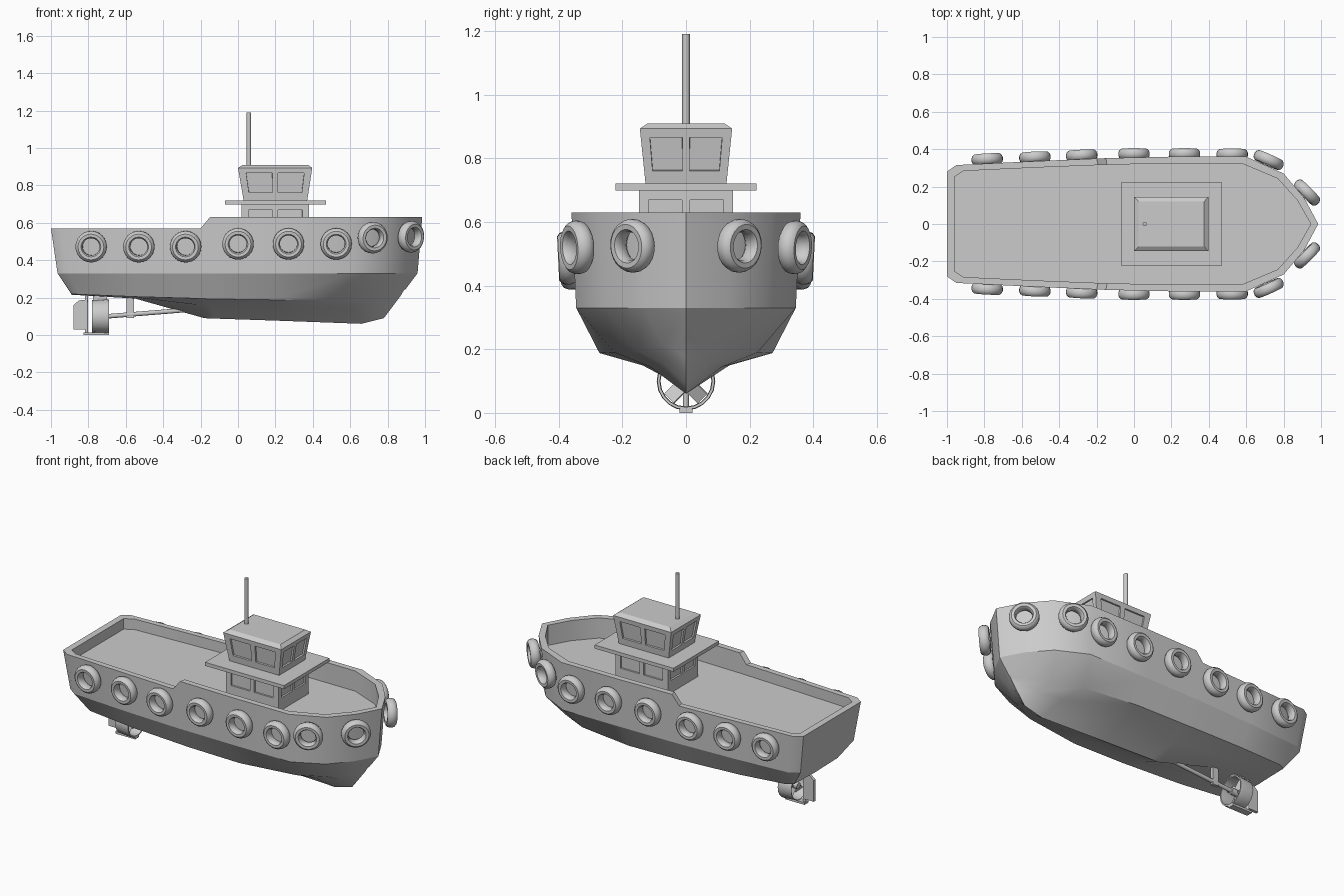
import bpy, bmesh
from math import radians, sin, cos, pi
from mathutils import Vector, Matrix

if "Cube" in bpy.data.objects:
    bpy.data.objects.remove(bpy.data.objects["Cube"])


def finish(name, bm, smooth=None, recalc=True):
    if recalc:
        bmesh.ops.recalc_face_normals(bm, faces=bm.faces[:])
    me = bpy.data.meshes.new(name)
    bm.to_mesh(me)
    bm.free()
    ob = bpy.data.objects.new(name, me)
    bpy.context.collection.objects.link(ob)
    if smooth:
        bpy.ops.object.select_all(action='DESELECT')
        ob.select_set(True)
        bpy.context.view_layer.objects.active = ob
        bpy.ops.object.shade_smooth_by_angle(angle=radians(smooth))
    return ob


def lathe(name, profile, segs, smooth=40):
    """Closed (radius, height) profile turned around z."""
    bm = bmesh.new()
    rings = [[bm.verts.new((r * cos(2 * pi * i / segs), r * sin(2 * pi * i / segs), h))
              for r, h in profile] for i in range(segs)]
    n = len(profile)
    for i in range(segs):
        a, b = rings[i], rings[(i + 1) % segs]
        for j in range(n):
            k = (j + 1) % n
            bm.faces.new((a[j], b[j], b[k], a[k]))
    return finish(name, bm, smooth)


def rod(name, a, b, r, segs=12):
    a, b = Vector(a), Vector(b)
    d = b - a
    bm = bmesh.new()
    m = Matrix.Translation((a + b) / 2) @ d.to_track_quat('Z', 'Y').to_matrix().to_4x4()
    bmesh.ops.create_cone(bm, cap_ends=True, segments=segs, radius1=r, radius2=r,
                          depth=d.length, matrix=m)
    return finish(name, bm, 40)


def plate(name, pts, half):
    """Side-view (x, z) outline with thickness in y."""
    bm = bmesh.new()
    f = bm.faces.new([bm.verts.new((x, -half, z)) for x, z in pts])
    ext = bmesh.ops.extrude_face_region(bm, geom=[f])
    vs = [v for v in ext['geom'] if isinstance(v, bmesh.types.BMVert)]
    bmesh.ops.translate(bm, verts=vs, vec=(0, 2 * half, 0))
    return finish(name, bm)


def rect(x0, x1, y, z):
    return [Vector(p) for p in ((x0, -y, z), (x1, -y, z), (x1, y, z), (x0, y, z))]


def cabin(name, low, high, v0, v1):
    """Tapered box whose four walls each carry two recessed windows."""
    bm = bmesh.new()
    us, vs = (0, .1, .46, .54, .9, 1), (0, v0, v1, 1)
    windows = []
    for s in range(4):
        a, b, c, d = low[s], low[(s + 1) % 4], high[(s + 1) % 4], high[s]
        g = [[bm.verts.new(a.lerp(b, u).lerp(d.lerp(c, u), v)) for u in us] for v in vs]
        for r in range(3):
            for k in range(5):
                f = bm.faces.new((g[r][k], g[r][k + 1], g[r + 1][k + 1], g[r + 1][k]))
                if r == 1 and k in (1, 3):
                    windows.append(f)
    bm.faces.new([bm.verts.new(p) for p in high])
    bm.faces.new([bm.verts.new(p) for p in reversed(low)])
    bm.normal_update()
    bmesh.ops.inset_individual(bm, faces=windows, thickness=.001, depth=-.01)
    bmesh.ops.remove_doubles(bm, verts=bm.verts[:], dist=1e-5)
    return finish(name, bm, recalc=False)


# Hull stations: rim x y z, knuckle x y, bilge x y z, keel x z
DECK, KNUCKLE = .505, .33
stations = [
    (-1.0, .28, .57, -.965, .26, -.89, .21, .22, -.89, .215),
    (-.95, .315, .57, -.91, .30, -.85, .235, .217, -.85, .213),
    (-.55, .335, .57, -.55, .325, -.55, .26, .205, -.55, .195),
    (-.20, .35, .57, -.20, .34, -.20, .27, .195, -.18, .09),
    (-.15, .352, .63, -.15, .341, -.15, .271, .193, -.13, .088),
    (.20, .36, .63, .20, .345, .20, .272, .188, .20, .077),
    (.60, .36, .63, .60, .345, .55, .225, .19, .66, .06),
    (.80, .27, .63, .78, .255, .72, .15, .195, .78, .09),
    (.91, .14, .63, .89, .13, .83, .07, .215, .84, .17),
    (.985, 0, .63, .96, 0, .90, 0, .25, .87, .21),
]
bm = bmesh.new()
rings = []
for rx, ry, rz, nx, ny, bx, by, bz, kx, kz in stations:
    half = [(rx * .96, ry * .9, DECK), (rx * .96, ry * .9, rz), (rx, ry, rz), (nx, ny, KNUCKLE),
            (bx, by, bz), ((bx + kx) / 2, by / 2, bz * .65 + kz * .35)]
    pts = half + [(kx, 0, kz)] + [(x, -y, z) for x, y, z in reversed(half)]
    rings.append([bm.verts.new(p) for p in pts])
n = len(rings[0])
for a, b in zip(rings, rings[1:]):
    for j in range(n):
        k = (j + 1) % n
        bm.faces.new((a[j], b[j], b[k], a[k]))
s = rings[0]
for ids in (range(2, n - 2), (1, 2, n - 3, n - 2), (0, 1, n - 2, n - 1)):
    bm.faces.new([s[i] for i in ids])
bmesh.ops.remove_doubles(bm, verts=bm.verts[:], dist=1e-4)
bmesh.ops.dissolve_degenerate(bm, edges=bm.edges[:], dist=1e-5)
hull = finish("hull", bm, 33)
for e in hull.data.edges:
    if all(abs(hull.data.vertices[v].co.z - KNUCKLE) < 1e-4 for v in e.vertices):
        e.use_edge_sharp = True

# Tyre fenders: x, y, z, outward heading in degrees
tyre_profile = [(.046, -.016), (.053, -.027), (.069, -.028), (.079, -.02), (.084, -.007),
                (.084, .007), (.079, .02), (.069, .028), (.053, .027), (.046, .016)]
tyre_mesh = None
for x, y, z, ang in [(-.785, .346, .472, 93), (-.53, .356, .472, 93), (-.28, .366, .472, 93),
                     (0, .374, .487, 90), (.27, .374, .487, 90), (.525, .372, .487, 90),
                     (.72, .342, .52, 66), (.925, .168, .525, 45)]:
    for side in (1, -1):
        if tyre_mesh is None:
            ob = lathe("tyre_fender", tyre_profile, 24)
            tyre_mesh = ob.data
        else:
            ob = bpy.data.objects.new("tyre_fender", tyre_mesh)
            bpy.context.collection.objects.link(ob)
        t = radians(ang * side)
        ob.rotation_euler = Vector((cos(t), sin(t), -.05)).to_track_quat('Z', 'Y').to_euler()
        ob.location = (x, y * side, z)

# Deckhouse, bridge deck, wheelhouse, roof, mast
cabin("deckhouse", rect(.02, .38, .148, DECK - .01), rect(.02, .38, .148, .70), .42, .85)
plate("bridge_deck", [(-.07, .698), (.47, .698), (.47, .72), (-.07, .72)], .222)
cabin("wheelhouse", rect(.03, .37, .127, .719), rect(0, .397, .145, .893), .24, .84)
bm = bmesh.new()
lo = [bm.verts.new(p) for p in rect(0, .397, .145, .893)]
hi = [bm.verts.new(p) for p in rect(.025, .375, .12, .91)]
bm.faces.new(lo)
bm.faces.new(hi)
for i in range(4):
    bm.faces.new((lo[i], lo[(i + 1) % 4], hi[(i + 1) % 4], hi[i]))
finish("wheelhouse_roof", bm)
rod("mast", (.058, 0, .90), (.058, 0, 1.19), .012)

# Propeller shaft, strut and hub
rod("propeller_shaft", (-.76, 0, .095), (-.2, 0, .14), .012)
rod("propeller_hub", (-.77, 0, .095), (-.69, 0, .10), .02)
plate("shaft_strut", [(-.595, .09), (-.555, .09), (-.555, .21), (-.595, .21)], .01)

# Nozzle ring around the propeller
nozzle = lathe("propeller_nozzle", [(.083, -.045), (.086, -.045), (.092, .03), (.09, .045),
                                    (.082, .045), (.08, .02)], 20)
nozzle.rotation_euler = (0, pi / 2, 0)
nozzle.location = (-.735, 0, .1)

# Four pitched blades
bm = bmesh.new()
for i in range(4):
    m = (Matrix.Translation((-.735, 0, .098)) @ Matrix.Rotation(radians(45 + 90 * i), 4, 'X')
         @ Matrix.Translation((0, 0, .045)) @ Matrix.Rotation(radians(35), 4, 'Z')
         @ Matrix.Diagonal((.007, .05, .06, 1)))
    bmesh.ops.create_cube(bm, size=1, matrix=m)
finish("propeller_blades", bm)

# Rudder, stock and lower shoe
plate("rudder", [(-.88, .03), (-.815, .03), (-.805, .19), (-.85, .185), (-.88, .16)], .009)
rod("rudder_stock", (-.81, 0, .005), (-.81, 0, .22), .009)
plate("rudder_shoe", [(-.825, 0), (-.69, 0), (-.69, .013), (-.825, .013)], .02)
plate("nozzle_bracket", [(-.775, .185), (-.70, .185), (-.70, .215), (-.775, .215)], .015)
